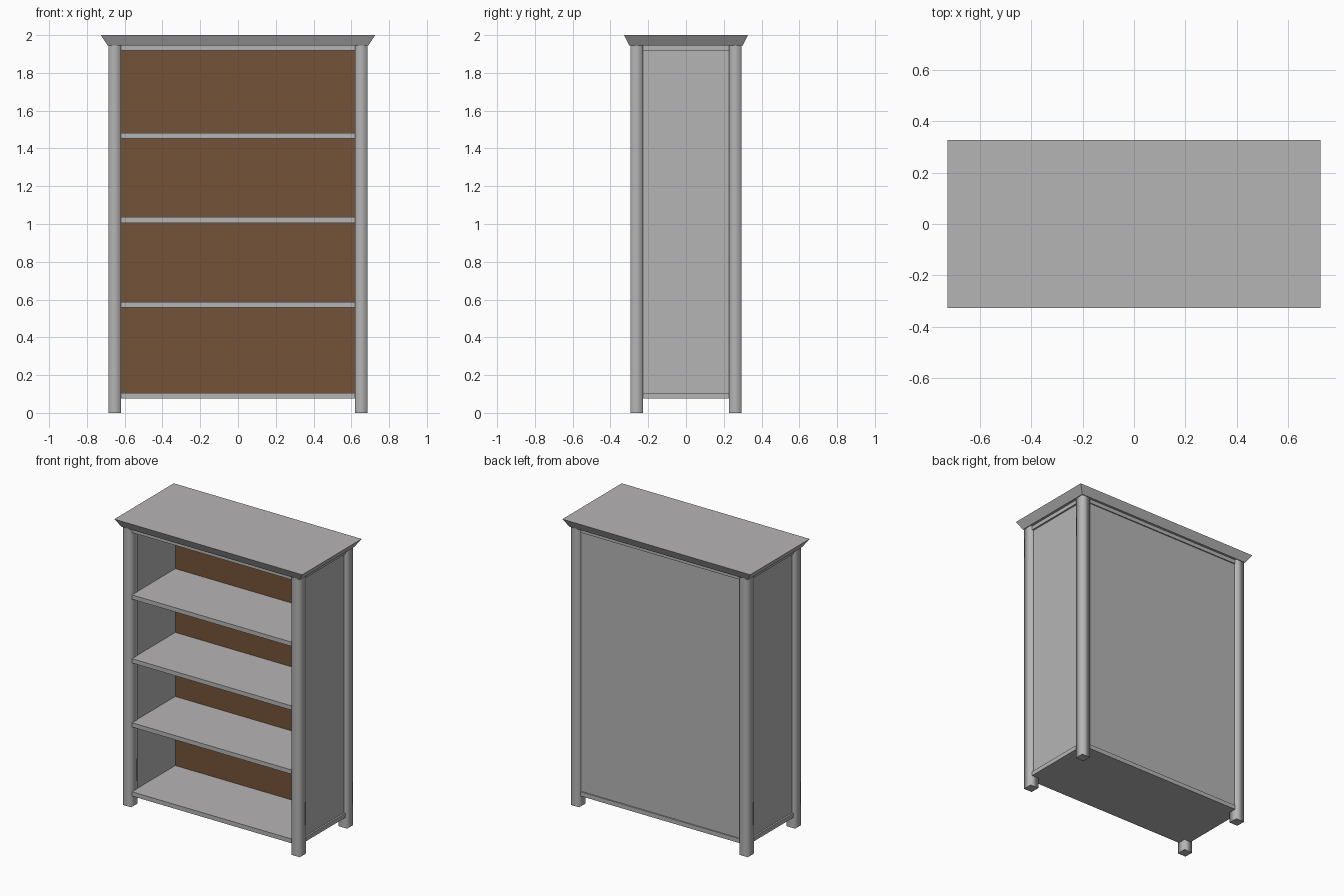
import bpy, bmesh

if "Cube" in bpy.data.objects:
    bpy.data.objects.remove(bpy.data.objects["Cube"])


def material(name, rgb):
    m = bpy.data.materials.new(name)
    m.diffuse_color = (*rgb, 1)
    m.use_nodes = True
    m.node_tree.nodes["Principled BSDF"].inputs["Base Color"].default_value = m.diffuse_color
    return m


GREY = material("warm grey paint", (0.47, 0.46, 0.46))
BROWN = material("brown wood", (0.175, 0.088, 0.04))


def box(name, x, y, z, mat=GREY, top_scale=(1, 1), round_sides=False):
    """Box from (min, max) ranges; the top can flare, the sides can shade round."""
    bm = bmesh.new()
    bmesh.ops.create_cube(bm, size=1)
    cx, cy = sum(x) / 2, sum(y) / 2
    for v in bm.verts:
        sx, sy = top_scale if v.co.z > 0 else (1, 1)
        v.co = (cx + v.co.x * (x[1] - x[0]) * sx,
                cy + v.co.y * (y[1] - y[0]) * sy,
                z[1] if v.co.z > 0 else z[0])
    if round_sides:
        bm.normal_update()
        for f in bm.faces:
            f.smooth = abs(f.normal.z) < 0.5
            if not f.smooth:
                for e in f.edges:
                    e.smooth = False
    mesh = bpy.data.meshes.new(name)
    bm.to_mesh(mesh)
    bm.free()
    mesh.materials.append(mat)
    ob = bpy.data.objects.new(name, mesh)
    bpy.context.collection.objects.link(ob)
    return ob


def span(side, inner, outer):
    return (inner, outer) if side > 0 else (-outer, -inner)


# Corner posts and side panels
for sx, side in ((-1, "left"), (1, "right")):
    for sy, end in ((-1, "front"), (1, "back")):
        box(f"{end}_{side}_post", span(sx, 0.62, 0.685), span(sy, 0.228, 0.295),
            (0, 1.945), round_sides=True)
    box(f"{side}_side_panel", span(sx, 0.622, 0.66), (-0.26, 0.26), (0.09, 1.93))

# Back panel, grey outside with a brown lining inside
box("back_panel", (-0.65, 0.65), (0.2, 0.275), (0.09, 1.93))
box("back_lining", (-0.622, 0.622), (0.195, 0.2), (0.09, 1.93), BROWN)

# Bottom and top boards project slightly past the panels
for name, z in (("bottom_board", 0.075), ("top_board", 1.918)):
    box(name, (-0.672, 0.672), (-0.285, 0.283), (z, z + 0.03))

# Inner shelves
for i, z in enumerate((0.558, 1.006, 1.452)):
    box(f"shelf_{i + 1}", (-0.622, 0.622), (-0.285, 0.2), (z, z + 0.03))

# Flared crown
box("crown", (-0.69, 0.69), (-0.3, 0.3), (1.945, 2.0),
    top_scale=(0.727 / 0.69, 0.328 / 0.3))
